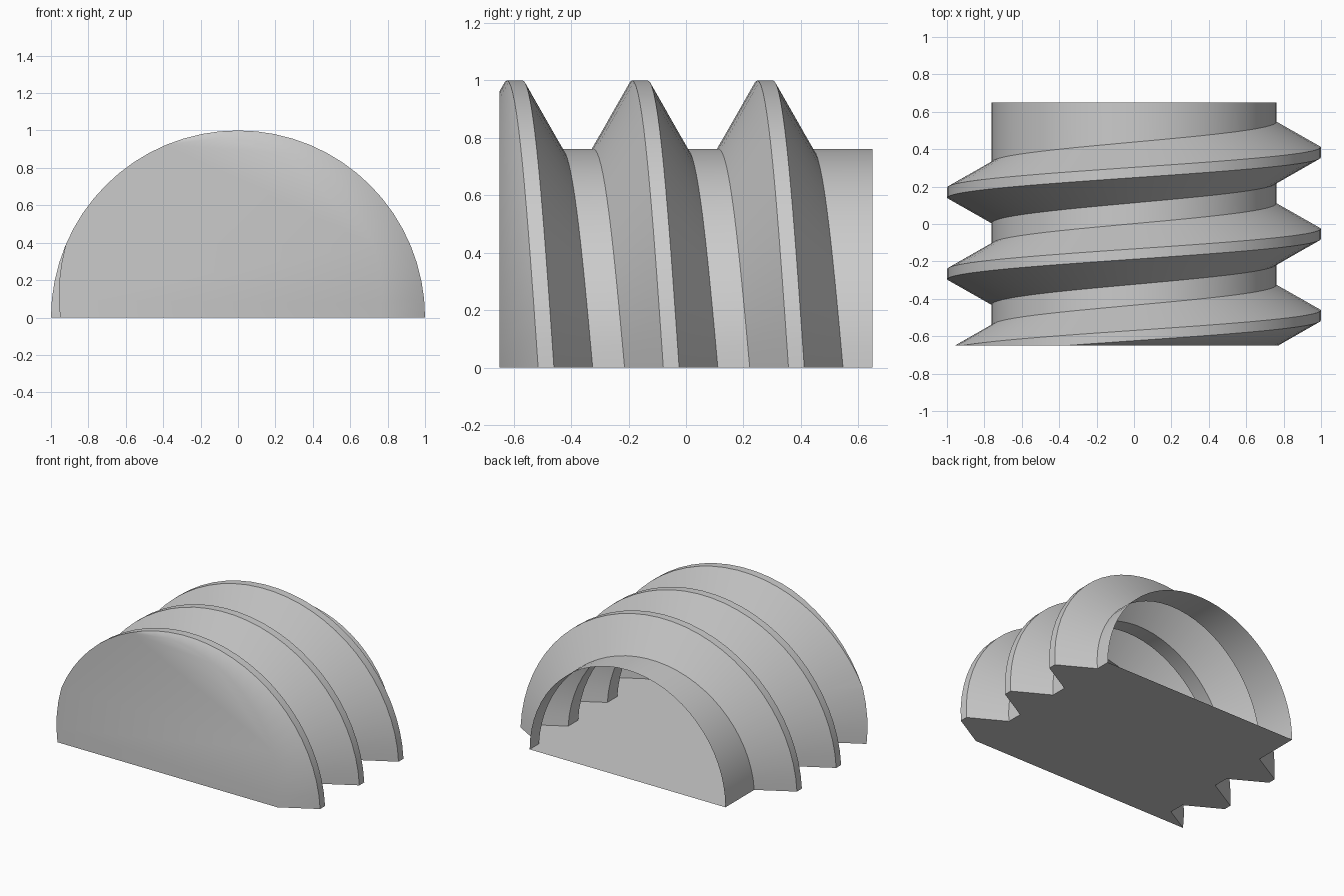
import bpy, bmesh, math

cube = bpy.data.objects.get("Cube")
if cube:
    bpy.data.objects.remove(cube, do_unlink=True)

ROOT, CREST = 0.762, 1.0
PITCH, FLANK, FLAT = 0.436, 0.135, 0.055
FRONT, BACK = -0.65, 0.65
SEGMENTS = 32

# Thread profile along the right-hand edge: (position, radius)
profile = [(FRONT - 0.1, ROOT)]
for turn in range(3):
    y = FRONT + turn * PITCH
    profile += [(y, ROOT), (y + FLANK, CREST),
                (y + FLANK + FLAT, CREST), (y + 2 * FLANK + FLAT, ROOT)]

# Helical shell: half a turn of the profile, ending in a plain collar
bm = bmesh.new()
columns = []
for i in range(SEGMENTS + 1):
    a = math.pi * i / SEGMENTS
    c, s = math.cos(a), math.sin(a) if 0 < i < SEGMENTS else 0.0
    shift = PITCH * a / math.tau
    points = [(y - shift, r) for y, r in profile] + [(BACK, ROOT)]
    columns.append([bm.verts.new((r * c, y, r * s)) for y, r in points])
for a, b in zip(columns, columns[1:]):
    for j in range(len(a) - 1):
        bm.faces.new((a[j], a[j + 1], b[j + 1], b[j]))

# Trim the front end flat
bmesh.ops.bisect_plane(bm, geom=bm.verts[:] + bm.edges[:] + bm.faces[:], dist=1e-5,
                       plane_co=(0, FRONT, 0), plane_no=(0, -1, 0), clear_outer=True)
bmesh.ops.remove_doubles(bm, verts=bm.verts[:], dist=1e-4)

# Front cap
rim = [v for v in bm.verts if abs(v.co.y - FRONT) < 1e-4]
rim.sort(key=lambda v: math.atan2(v.co.z, v.co.x))
front_cap = bm.faces.new(rim)

# Flat underside following both cut profiles; the back stays open
base = [v for v in bm.verts if abs(v.co.z) < 1e-5]
right = sorted((v for v in base if v.co.x > 0), key=lambda v: v.co.y)
left = sorted((v for v in base if v.co.x < 0), key=lambda v: -v.co.y)
under_cap = bm.faces.new((right + left)[::-1])

# Aim the shell faces outward
bm.normal_update()
for f in bm.faces:
    if f not in (front_cap, under_cap):
        m = f.calc_center_median()
        if f.normal.x * m.x + f.normal.z * m.z < 0:
            f.normal_flip()

mesh = bpy.data.meshes.new("threaded_half_shell")
bm.to_mesh(mesh)
bm.free()
shell = bpy.data.objects.new("threaded_half_shell", mesh)
bpy.context.collection.objects.link(shell)

# Plain grey material
grey = bpy.data.materials.new("plain grey")
grey.use_nodes = True
colour = (0.6, 0.6, 0.6, 1)
grey.diffuse_color = colour
grey.node_tree.nodes["Principled BSDF"].inputs["Base Color"].default_value = colour
mesh.materials.append(grey)

bpy.ops.object.select_all(action="DESELECT")
shell.select_set(True)
bpy.context.view_layer.objects.active = shell
bpy.ops.object.shade_smooth_by_angle(angle=math.radians(30))
